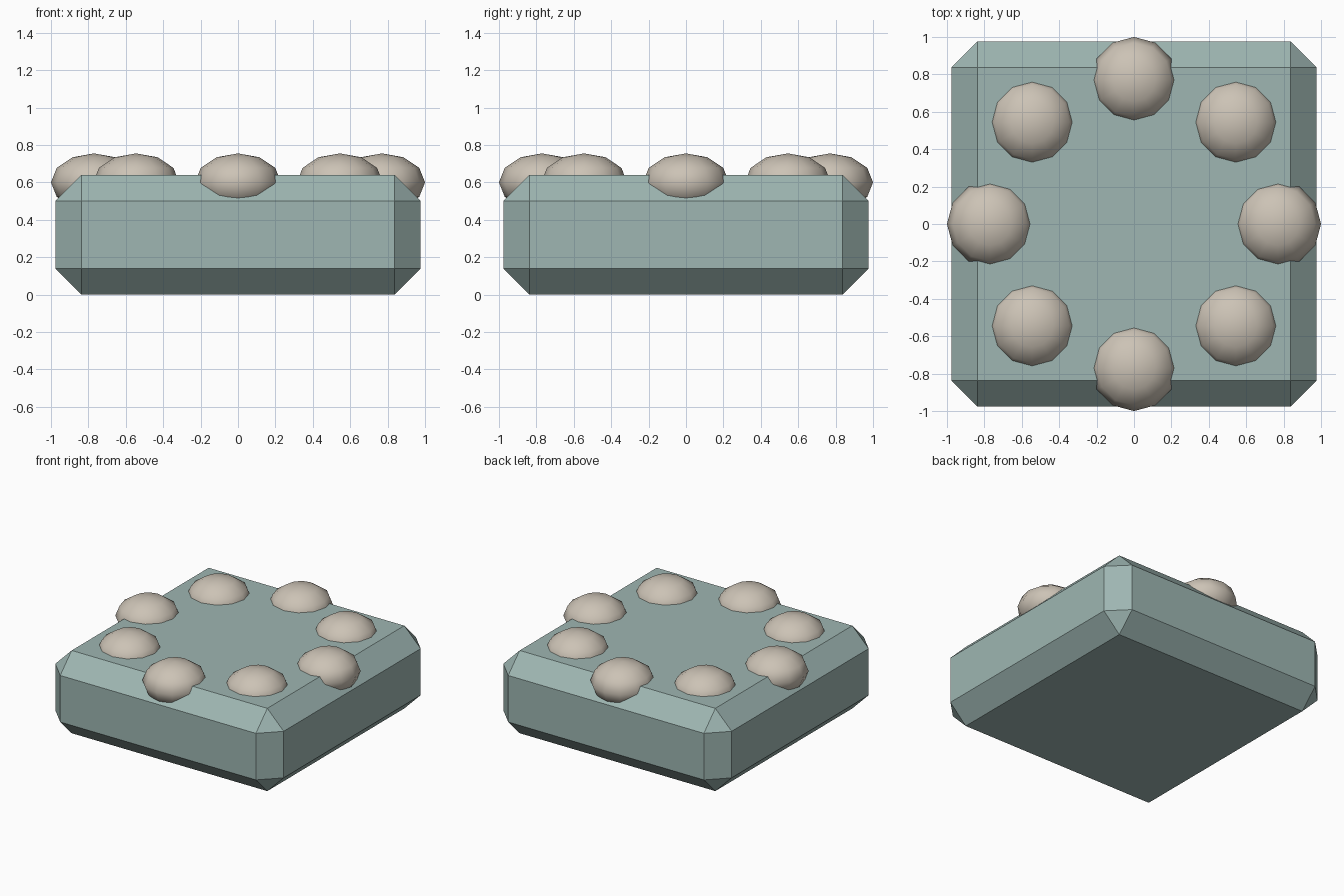
import bpy, bmesh, math

if "Cube" in bpy.data.objects:
    bpy.data.objects.remove(bpy.data.objects["Cube"])


def material(name, color):
    mat = bpy.data.materials.new(name)
    mat.diffuse_color = (*color, 1.0)
    mat.use_nodes = True
    mat.node_tree.nodes["Principled BSDF"].inputs["Base Color"].default_value = mat.diffuse_color
    return mat


def add_object(name, bm, mat, smooth=False):
    mesh = bpy.data.meshes.new(name)
    bm.to_mesh(mesh)
    bm.free()
    for p in mesh.polygons:
        p.use_smooth = smooth
    mesh.materials.append(mat)
    obj = bpy.data.objects.new(name, mesh)
    bpy.context.collection.objects.link(obj)
    return obj


slate = material("grey_green", (0.342, 0.468, 0.445))
pebble = material("warm_beige", (0.604, 0.545, 0.465))

HALF, HEIGHT, CHAMFER = 0.977, 0.64, 0.14

# Chamfered slab
bm = bmesh.new()
bmesh.ops.create_cube(bm, size=1)
for v in bm.verts:
    v.co.x *= 2 * HALF
    v.co.y *= 2 * HALF
    v.co.z = (v.co.z + 0.5) * HEIGHT
bmesh.ops.bevel(bm, geom=bm.edges[:], offset=CHAMFER, offset_type='OFFSET',
                segments=1, profile=0.5, affect='EDGES')
add_object("slab", bm, slate)

# Ring of eight flattened stones sunk into the top
RING, RADIUS, RISE, LEVEL = 0.77, 0.23, 0.155, 0.60
for i in range(8):
    a = i * math.pi / 4
    bm = bmesh.new()
    bmesh.ops.create_uvsphere(bm, u_segments=12, v_segments=6, radius=1)
    bmesh.ops.scale(bm, vec=(RADIUS, RADIUS, RISE), verts=bm.verts)
    stone = add_object(f"stone_{i + 1}", bm, pebble, smooth=True)
    stone.location = (RING * math.cos(a), RING * math.sin(a), LEVEL)
